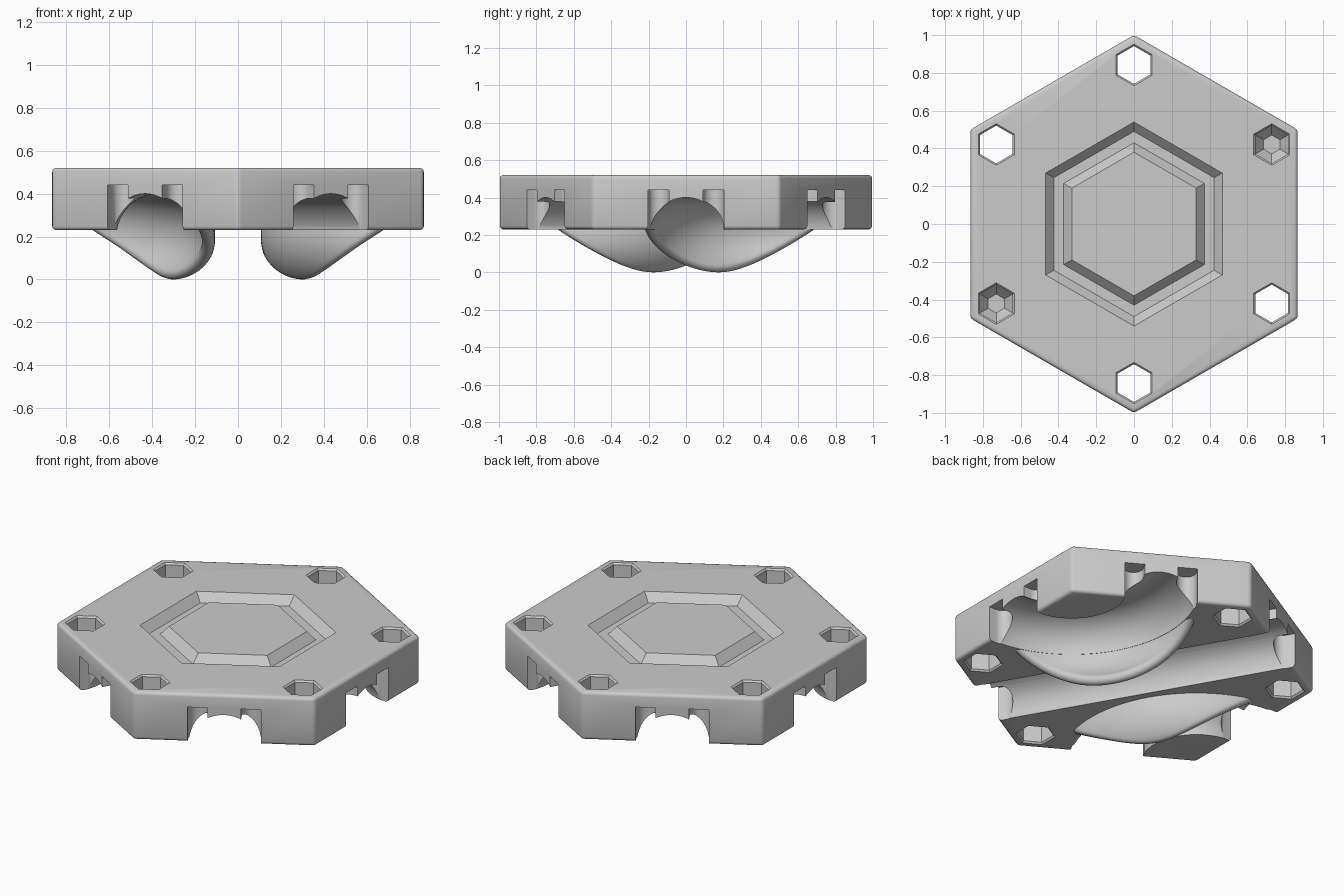
import bpy, bmesh
from math import sin, cos, asin, radians, pi
from mathutils import Vector

cube = bpy.data.objects.get("Cube")
if cube:
    bpy.data.objects.remove(cube)

TOP, BOTTOM = 0.52, 0.23
TUBE, AXIS_Z = 0.2, 0.2      # channel radius and height of its axis

grey = bpy.data.materials.new("plain_grey")
grey.use_nodes = True
grey.diffuse_color = (0.6, 0.6, 0.6, 1)
grey.node_tree.nodes["Principled BSDF"].inputs["Base Color"].default_value = (0.6, 0.6, 0.6, 1)


def loft(name, sections, ring=False, bevel=0):
    """Skin a run of equal-sized closed sections, capped or joined in a ring."""
    bm = bmesh.new()
    rows = [[bm.verts.new(p) for p in s] for s in sections]
    pairs = list(zip(rows, rows[1:]))
    if ring:
        pairs.append((rows[-1], rows[0]))
    else:
        bm.faces.new(rows[0])
        bm.faces.new(rows[-1])
    n = len(rows[0])
    for a, b in pairs:
        for i in range(n):
            j = (i + 1) % n
            bm.faces.new((a[i], a[j], b[j], b[i]))
    bmesh.ops.recalc_face_normals(bm, faces=bm.faces)
    if bevel:
        bmesh.ops.bevel(bm, geom=bm.edges[:], offset=bevel, segments=3,
                        profile=0.5, affect='EDGES')
    mesh = bpy.data.meshes.new(name)
    bm.to_mesh(mesh)
    bm.free()
    mesh.materials.append(grey)
    obj = bpy.data.objects.new(name, mesh)
    bpy.context.collection.objects.link(obj)
    return obj


def hexagon(radius, z, x=0, y=0):
    return [(x + radius * cos(radians(30 + 60 * k)),
             y + radius * sin(radians(30 + 60 * k)), z) for k in range(6)]


def direction(deg):
    return Vector((cos(radians(deg)), sin(radians(deg)), 0))


def combine(target, other, operation):
    mod = target.modifiers.new(operation.title(), 'BOOLEAN')
    mod.operation, mod.object, mod.solver = operation, other, 'EXACT'
    bpy.context.view_layer.objects.active = target
    bpy.ops.object.modifier_apply(modifier=mod.name)
    bpy.data.objects.remove(other)


def tube_ring(center, out):
    return [center + out * TUBE * cos(2 * pi * i / 64)
            + Vector((0, 0, TUBE * sin(2 * pi * i / 64))) for i in range(64)]


# Hexagonal plate
tile = loft("hexagon_tile", [hexagon(1, BOTTOM), hexagon(1, TOP)], bevel=0.018)

# Sloped hexagonal groove on the top
groove = [(0.55, TOP + 0.01), (0.49, TOP - 0.05), (0.43, TOP - 0.05), (0.37, TOP + 0.01)]
combine(tile, loft("groove_cutter", [hexagon(r, z) for r, z in groove], ring=True), 'DIFFERENCE')

# Corner holes: four go through, two are blind with a tapered floor
for k in range(6):
    x, y, _ = direction(30 + 60 * k) * 0.842
    if k % 3:
        profile = [(0.12, BOTTOM - 0.01), (0.1, BOTTOM + 0.01)]
    else:
        profile = [(0.05, 0.29), (0.1, 0.35)]
    profile += [(0.1, TOP - 0.01), (0.12, TOP + 0.01)]
    combine(tile, loft("hole_cutter", [hexagon(r, z, x, y) for r, z in profile]), 'DIFFERENCE')

# Straight channel across the underside
along, across = direction(120), direction(30)
axis = Vector((0, 0, AXIS_Z))
combine(tile, loft("straight_cutter", [tube_ring(axis + along * s, across) for s in (-1.1, 1.1)]),
        'DIFFERENCE')


# Two tight curved channels round opposite corners, each with a banked outer wall
def bank_section(corner, out, phi):
    low = 0.46 * sin(phi) ** 2
    end = asin((AXIS_Z - 0.03 - low) / 0.23)
    start = radians(-60)
    inner, outer = TUBE + 0.0015, 0.26
    mid, half = (inner + outer) / 2, (outer - inner) / 2
    pts = []
    sweep = [start + (end - start) * i / 20 for i in range(21)]
    pts += [(outer * cos(a), -outer * sin(a)) for a in sweep]
    for i in range(1, 8):
        b = pi * i / 8
        r, t = mid + half * cos(b), half * sin(b)
        pts.append((r * cos(end) - t * sin(end), -r * sin(end) - t * cos(end)))
    pts += [(inner * cos(a), -inner * sin(a)) for a in reversed(sweep)]
    return [corner + out * (0.5 + u) + Vector((0, 0, AXIS_Z + v)) for u, v in pts]


for heading in (30, 210):
    corner = direction(heading)
    bends = [tube_ring(corner + direction(heading + 180 + a) * 0.5 + axis,
                       direction(heading + 180 + a)) for a in range(-68, 69, 4)]
    combine(tile, loft("curve_cutter", bends), 'DIFFERENCE')
    wall = [bank_section(corner, direction(heading + 180 + a), radians(a))
            for a in range(-50, 51, 2)]
    combine(tile, loft("banked_wall", wall), 'UNION')

# Pair of round-ended connector slots at every channel mouth
for k in range(6):
    out, side = direction(60 * k), direction(60 * k + 90)
    for s in (-1, 1):
        center = out * 0.82 + side * 0.147 * s
        plan = [center + out * 0.1 + side * 0.055, center + out * 0.1 - side * 0.055]
        for i in range(17):
            a = pi * i / 16
            plan.append(center - side * 0.055 * cos(a) - out * 0.055 * sin(a))
        levels = [[p + Vector((0, 0, z)) for p in plan] for z in (0.2, 0.44)]
        combine(tile, loft("slot_cutter", levels), 'DIFFERENCE')

bpy.ops.object.select_all(action='DESELECT')
tile.select_set(True)
bpy.context.view_layer.objects.active = tile
bpy.ops.object.shade_smooth_by_angle(angle=radians(30))
